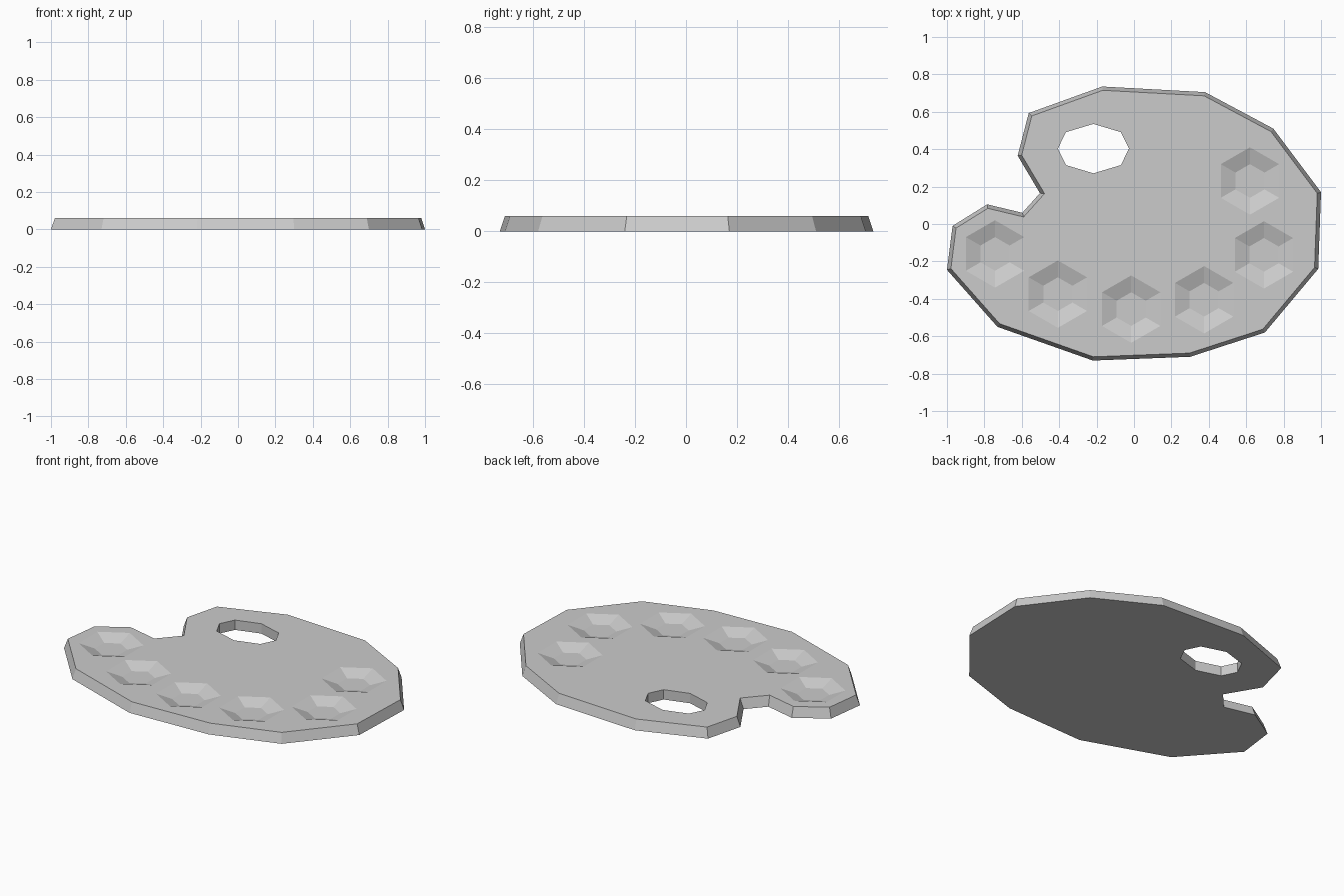
import bpy, bmesh, math
from mathutils import Vector

if "Cube" in bpy.data.objects:
    bpy.data.objects.remove(bpy.data.objects["Cube"])

THICK, BEVEL, WELL_DEPTH = 0.06, 0.02, 0.03

# Clockwise outline of the palette at its base
OUTLINE = [(-0.17, 0.735), (0.38, 0.705), (0.745, 0.51), (1.0, 0.17),
           (0.985, -0.24), (0.70, -0.58), (0.30, -0.71), (-0.22, -0.73),
           (-0.73, -0.55), (-1.0, -0.245), (-0.97, -0.01), (-0.785, 0.105),
           (-0.597, 0.06), (-0.503, 0.165), (-0.622, 0.365), (-0.563, 0.593)]
# Centres of the paint wells
WELLS = [(0.62, 0.23), (0.695, -0.165), (0.375, -0.405),
         (-0.015, -0.455), (-0.407, -0.375), (-0.743, -0.16)]


def inset(points, d):
    """Offset a clockwise outline inwards by d with mitred corners."""
    pts = [Vector(p) for p in points]
    out = []
    for i, p in enumerate(pts):
        a = (p - pts[i - 1]).normalized()
        b = (pts[(i + 1) % len(pts)] - p).normalized()
        n1, n2 = Vector((a.y, -a.x)), Vector((b.y, -b.x))
        out.append(p + (n1 + n2) * d / (1 + n1.dot(n2)))
    return out


def ring(bm, points, z):
    return [bm.verts.new((p[0], p[1], z)) for p in points]


def hexagon(c, r):
    return [(c[0] + r * math.sin(i * math.pi / 3),
             c[1] + r * math.cos(i * math.pi / 3)) for i in range(6)]


def bridge(bm, a, b):
    for i in range(len(a)):
        j = (i + 1) % len(a)
        bm.faces.new((a[i], a[j], b[j], b[i]))


def fill(bm, loops):
    """Fill the area between an outer loop and the holes inside it."""
    edges = []
    for loop in loops:
        for i, v in enumerate(loop):
            w = loop[(i + 1) % len(loop)]
            edges.append(bm.edges.get((v, w)) or bm.edges.new((v, w)))
    bmesh.ops.triangle_fill(bm, edges=edges, use_beauty=True, normal=(0, 0, 1))


bm = bmesh.new()

# Sloping outer rim
base = ring(bm, OUTLINE, 0)
top = ring(bm, inset(OUTLINE, BEVEL), THICK)
bridge(bm, base, top)

# Thumb hole
hx, hy = -0.217, 0.403
hole = [(hx, hy + 0.132), (hx + 0.147, hy + 0.088), (hx + 0.19, hy),
        (hx + 0.147, hy - 0.088), (hx, hy - 0.132), (hx - 0.147, hy - 0.088),
        (hx - 0.19, hy), (hx - 0.147, hy + 0.088)]
hole_base, hole_top = ring(bm, hole, 0), ring(bm, hole, THICK)
bridge(bm, hole_base, hole_top)

# Six-sided paint wells
rims = []
for c in WELLS:
    rim = ring(bm, hexagon(c, 0.18), THICK)
    floor = ring(bm, hexagon(c, 0.09), THICK - WELL_DEPTH)
    bridge(bm, rim, floor)
    bm.faces.new(floor)
    rims.append(rim)

# Top and bottom surfaces
fill(bm, [top, hole_top] + rims)
fill(bm, [base, hole_base])
bmesh.ops.recalc_face_normals(bm, faces=bm.faces[:])

mesh = bpy.data.meshes.new("paint_palette")
bm.to_mesh(mesh)
bm.free()
bpy.context.collection.objects.link(bpy.data.objects.new("paint_palette", mesh))
